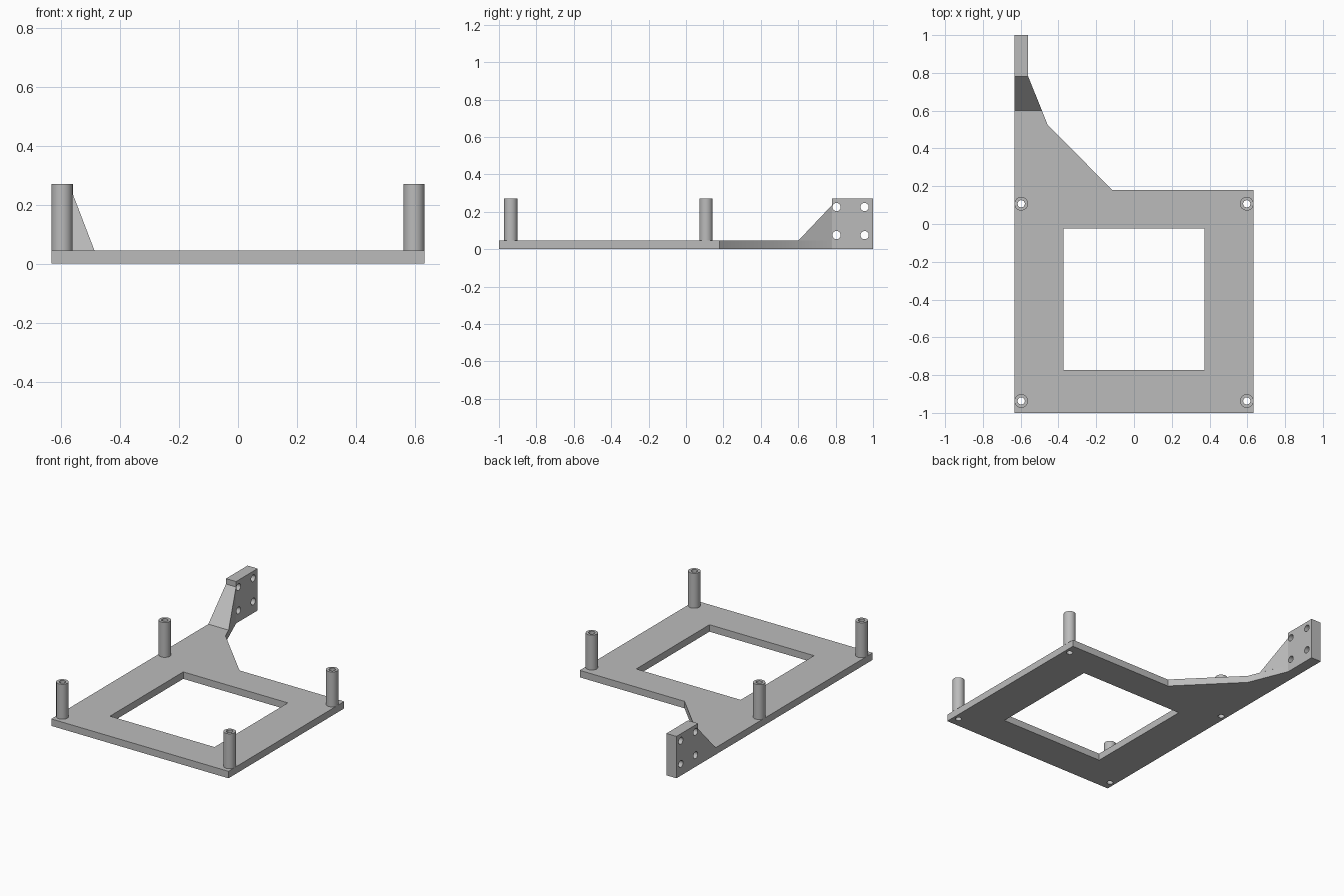
import bpy, bmesh, math
from mathutils import Matrix, Vector

if "Cube" in bpy.data.objects:
    bpy.data.objects.remove(bpy.data.objects["Cube"])

grey = bpy.data.materials.new("plain grey")
grey.diffuse_color = (0.5, 0.5, 0.5, 1)
grey.use_nodes = True
grey.node_tree.nodes["Principled BSDF"].inputs["Base Color"].default_value = grey.diffuse_color

T, H = 0.045, 0.27            # plate thickness, overall height
L, R = -0.632, 0.632          # left and right edges
POST_R, BORE_R = 0.036, 0.019
POSTS = [(x, y) for x in (-0.597, 0.597) for y in (-0.937, 0.107)]


def finish(name, bm):
    bmesh.ops.recalc_face_normals(bm, faces=bm.faces)
    mesh = bpy.data.meshes.new(name)
    bm.to_mesh(mesh)
    bm.free()
    mesh.materials.append(grey)
    ob = bpy.data.objects.new(name, mesh)
    bpy.context.collection.objects.link(ob)
    return ob


def prism(name, outline, z0, z1):
    bm = bmesh.new()
    face = bm.faces.new([bm.verts.new((x, y, z0)) for x, y in outline])
    ext = bmesh.ops.extrude_face_region(bm, geom=[face])["geom"]
    bmesh.ops.translate(bm, vec=(0, 0, z1 - z0),
                        verts=[v for v in ext if isinstance(v, bmesh.types.BMVert)])
    return finish(name, bm)


def rod(name, centre, radius, length, axis="Z"):
    bm = bmesh.new()
    turn = Matrix.Rotation(math.pi / 2, 4, "Y") if axis == "X" else Matrix()
    bmesh.ops.create_cone(bm, cap_ends=True, segments=32, radius1=radius, radius2=radius,
                          depth=length, matrix=Matrix.Translation(centre) @ turn)
    return finish(name, bm)


def cut(target, cutters):
    for c in cutters:
        mod = target.modifiers.new("cut", "BOOLEAN")
        mod.operation, mod.solver, mod.object = "DIFFERENCE", "EXACT", c
    bpy.context.view_layer.update()
    mesh = bpy.data.meshes.new_from_object(
        target.evaluated_get(bpy.context.evaluated_depsgraph_get()))
    target.modifiers.clear()
    target.data = mesh
    for c in cutters:
        bpy.data.objects.remove(c)


def smooth(ob):
    bpy.ops.object.select_all(action="DESELECT")
    ob.select_set(True)
    bpy.context.view_layer.objects.active = ob
    bpy.ops.object.shade_smooth_by_angle(angle=math.radians(30))


# Base plate with the tapering arm, square window and screw bores
plate = prism("base_plate", [(L, -1), (R, -1), (R, 0.18), (-0.115, 0.18),
                             (-0.457, 0.525), (-0.56, 0.78), (L, 0.78)], 0, T)
window = prism("window_cutter", [(-0.373, -0.772), (0.373, -0.772),
                                 (0.373, -0.025), (-0.373, -0.025)], -0.1, 0.2)
cut(plate, [window] + [rod("bore_cutter", (x, y, 0), BORE_R, 0.4) for x, y in POSTS])
smooth(plate)

# Hollow standoff posts
for i, (x, y) in enumerate(POSTS):
    bm = bmesh.new()
    rings = []
    for r, z in ((POST_R, T), (POST_R, H), (BORE_R, H), (BORE_R, T)):
        rings.append([bm.verts.new((x + r * math.cos(a * math.tau / 32),
                                    y + r * math.sin(a * math.tau / 32), z)) for a in range(32)])
    for k in range(4):
        p, q = rings[k], rings[(k + 1) % 4]
        for a in range(32):
            b = (a + 1) % 32
            bm.faces.new((p[a], p[b], q[b], q[a]))
    smooth(finish(f"standoff_post_{i + 1}", bm))

# Sloping gusset between the arm and the mounting block
bm = bmesh.new()
v = [bm.verts.new(p) for p in ((L, 0.6, T), (-0.487, 0.6, T), (-0.56, 0.78, T), (L, 0.78, T),
                               (-0.56, 0.78, 0.235), (L, 0.78, 0.235))]
for f in ((0, 1, 2, 3), (0, 1, 4, 5), (1, 2, 4), (0, 3, 5), (2, 3, 5, 4)):
    bm.faces.new([v[i] for i in f])
finish("gusset", bm)

# Upright mounting block with four cross holes
block = prism("mounting_block", [(L, 0.78), (-0.56, 0.78), (-0.56, 1), (L, 1)], 0, H)
cut(block, [rod("hole_cutter", (-0.6, y, z), 0.022, 0.4, "X")
            for y in (0.805, 0.955) for z in (0.075, 0.225)])
smooth(block)
